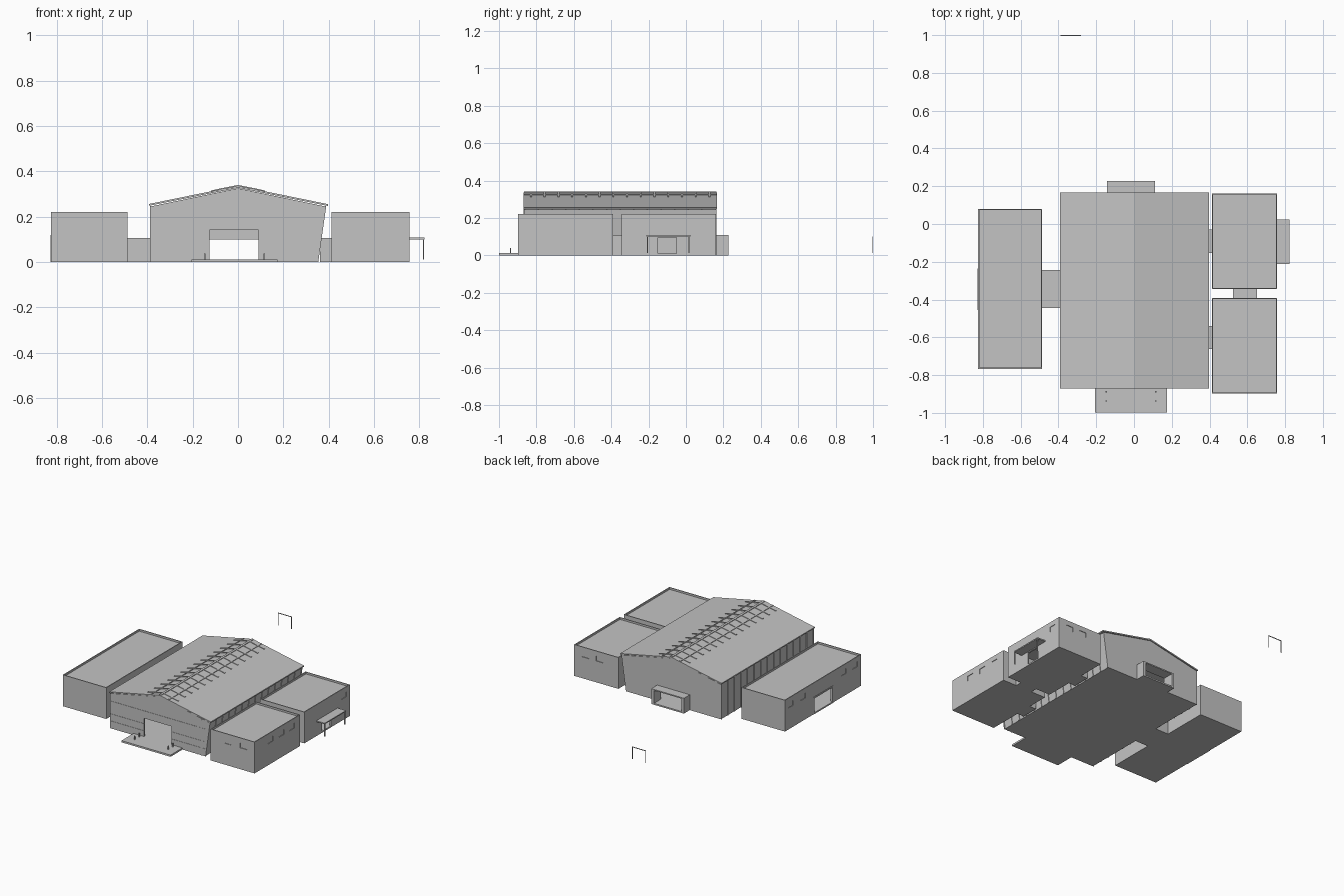
import bpy, bmesh

if "Cube" in bpy.data.objects:
    bpy.data.objects.remove(bpy.data.objects["Cube"], do_unlink=True)

grey = bpy.data.materials.new("concrete_grey")
grey.use_nodes = True
COLOUR = (0.55, 0.55, 0.55, 1)
grey.diffuse_color = COLOUR
grey.node_tree.nodes["Principled BSDF"].inputs["Base Color"].default_value = COLOUR


def prism(name, profile, y0, y1):
    """Extrude an x-z profile from y0 to y1."""
    bm = bmesh.new()
    face = bm.faces.new([bm.verts.new((x, y0, z)) for x, z in profile])
    new = bmesh.ops.extrude_face_region(bm, geom=[face])["geom"]
    bmesh.ops.translate(bm, vec=(0, y1 - y0, 0),
                        verts=[v for v in new if isinstance(v, bmesh.types.BMVert)])
    bmesh.ops.recalc_face_normals(bm, faces=bm.faces)
    mesh = bpy.data.meshes.new(name)
    bm.to_mesh(mesh)
    bm.free()
    mesh.materials.append(grey)
    ob = bpy.data.objects.new(name, mesh)
    bpy.context.collection.objects.link(ob)
    return ob


def box(name, x0, x1, y0, y1, z0, z1):
    return prism(name, [(x0, z0), (x1, z0), (x1, z1), (x0, z1)], y0, y1)


def cut(ob, cutter):
    """Subtract the cutter and remove it."""
    cutter.hide_render = True
    mod = ob.modifiers.new("cut", "BOOLEAN")
    mod.object = cutter
    mod.operation = "DIFFERENCE"
    mod.solver = "EXACT"
    bpy.context.view_layer.objects.active = ob
    bpy.ops.object.modifier_apply(modifier="cut")
    bpy.data.objects.remove(cutter, do_unlink=True)


def cut_box(ob, *size):
    cut(ob, box("cutter", *size))


WALL, FLOOR, TOP, LOW = 0.012, 0.01, 0.22, 0.105


def annex(name, x0, x1, y0, y1):
    """Hollow flat-roofed block with a low parapet."""
    ob = box(name, x0, x1, y0, y1, 0, TOP)
    cut_box(ob, x0 + WALL, x1 - WALL, y0 + WALL, y1 - WALL, FLOOR, 0.195)
    rim = 0.006
    cut_box(ob, x0 + rim, x1 - rim, y0 + rim, y1 - rim, TOP - 0.013, TOP + 0.1)
    return ob


def side_windows(ob, x, ys):
    for y in ys:
        cut_box(ob, x - 0.004, x + 0.004, y - 0.027, y + 0.027, 0.15, 0.185)


def end_windows(ob, y, xs):
    for x in xs:
        cut_box(ob, x - 0.027, x + 0.027, y - 0.004, y + 0.004, 0.15, 0.185)


# Side buildings
R0, R1 = 0.413, 0.757
front_annex = annex("front_left_annex", R0, R1, -0.897, -0.391)
side_windows(front_annex, R1, (-0.72, -0.6, -0.48))
end_windows(front_annex, -0.897, (0.545, 0.67))

back_annex = annex("back_left_annex", R0, R1, -0.345, 0.161)
side_windows(back_annex, R1, (0.095,))
end_windows(back_annex, 0.161, (0.56, 0.67))
cut_box(back_annex, R1 - 0.03, R1 + 0.03, -0.15, -0.05, FLOOR, 0.095)

long_annex = annex("right_long_annex", -0.825, -0.487, -0.767, 0.08)
side_windows(long_annex, -0.825, (0.015, -0.12, -0.57, -0.7))
cut_box(long_annex, -0.86, -0.8, -0.445, -0.245, FLOOR, 0.11)

# Frame around the long annex door
frame = box("right_door_frame", -0.828, -0.82, -0.455, -0.235, 0, 0.12)
cut_box(frame, -0.9, -0.7, -0.445, -0.245, FLOOR, 0.11)

# Low connecting passages
box("right_passage", -0.49, -0.383, -0.444, -0.243, 0, LOW)
box("front_left_passage", 0.362, 0.415, -0.663, -0.54, 0, LOW)
box("back_left_passage", 0.362, 0.415, -0.154, -0.03, 0, LOW)
box("annex_passage", 0.524, 0.651, -0.393, -0.343, 0, LOW)

# Main hall: hollow gabled shell, one side leaning outwards
Y0, Y1 = -0.866, 0.162
hall = prism("main_hall", [(-0.385, 0), (0.35, 0), (0.385, 0.245), (0, 0.325),
                           (-0.385, 0.245)], Y0, Y1)
cut(hall, prism("hall_void", [(-0.372, FLOOR), (0.339, FLOOR), (0.372, 0.237),
                              (0, 0.314), (-0.372, 0.237)], Y0 + WALL, Y1 - WALL))
D0, D1 = -0.125, 0.09
cut_box(hall, D0, D1, Y0 - 0.1, Y0 + 0.05, FLOOR, 0.14)
cut_box(hall, D0, D1, Y1 - 0.05, Y1 + 0.1, FLOOR, 0.1)

# Gable roof sheet
prism("hall_roof", [(-0.392, 0.248), (0, 0.327), (0.397, 0.247), (0.397, 0.255),
                    (0, 0.336), (-0.392, 0.256)], Y0 - 0.004, Y1 + 0.004)


def roof_strip(name, side, a, b, y0, y1):
    """Thin raised strip lying on one roof slope."""
    za, zb = (0.336 - 0.205 * d for d in (a, b))
    prism(name, [(side * a, za), (side * b, zb), (side * b, zb + 0.004),
                 (side * a, za + 0.004)], y0, y1)


# Ladder-like ribs beside the ridge
RIBS = 14
STEP = (Y1 - Y0) / RIBS
for side in (-1, 1):
    roof_strip("ridge_rail", side, 0, 0.008, Y0, Y1)
    roof_strip("slope_rail", side, 0.064, 0.072, Y0, Y1)
    for i in range(RIBS):
        y = Y0 + (i + 0.5) * STEP
        roof_strip("roof_rib", side, 0.008, 0.12, y - 0.005, y + 0.005)

# Shallow wall columns along both long sides
for i in range(RIBS + 1):
    y = Y0 + 0.004 + i * (Y1 - Y0 - 0.008) / RIBS
    prism("left_column", [(0.349, 0), (0.354, 0), (0.389, 0.246), (0.384, 0.246)],
          y - 0.004, y + 0.004)
    box("right_column", -0.389, -0.384, y - 0.004, y + 0.004, 0, 0.246)

# Thin cladding strips on the front gable
for z in (0.05, 0.1, 0.19):
    spans = [(-0.384, 0.35)] if z > 0.14 else [(-0.384, D0), (D1, 0.35)]
    for x0, x1 in spans:
        box("front_cladding_strip", x0, x1, Y0 - 0.002, Y0, z, z + 0.003)
for x in (0.29, 0.32):
    box("front_upright", x, x + 0.006, Y0 - 0.002, Y0, 0, 0.25)

# Open porch at the back
porch = box("back_porch", -0.143, 0.111, Y1 - 0.002, 0.227, 0, 0.108)
cut_box(porch, D0, D1, 0, 0.4, FLOOR, 0.1)

# Entrance platform with bollards
box("entrance_platform", -0.206, 0.175, -0.999, Y0, 0, 0.012)
for x in (-0.147, 0.115):
    for y in (-0.938, -0.888):
        box("bollard", x - 0.003, x + 0.003, y - 0.003, y + 0.003, 0.01, 0.038)

# Canopy over the left door
box("door_canopy", R1 - 0.002, 0.822, -0.211, 0.024, 0.1, 0.108)
for y in (-0.206, 0.015):
    box("canopy_post", 0.815, 0.821, y - 0.002, y + 0.004, 0.012, 0.101)

# Free-standing goal frame behind the building
for x in (-0.388, -0.285):
    box("goal_post", x, x + 0.004, 0.996, 1.0, 0.012, 0.1)
box("goal_bar", -0.388, -0.281, 0.996, 1.0, 0.096, 0.1)
